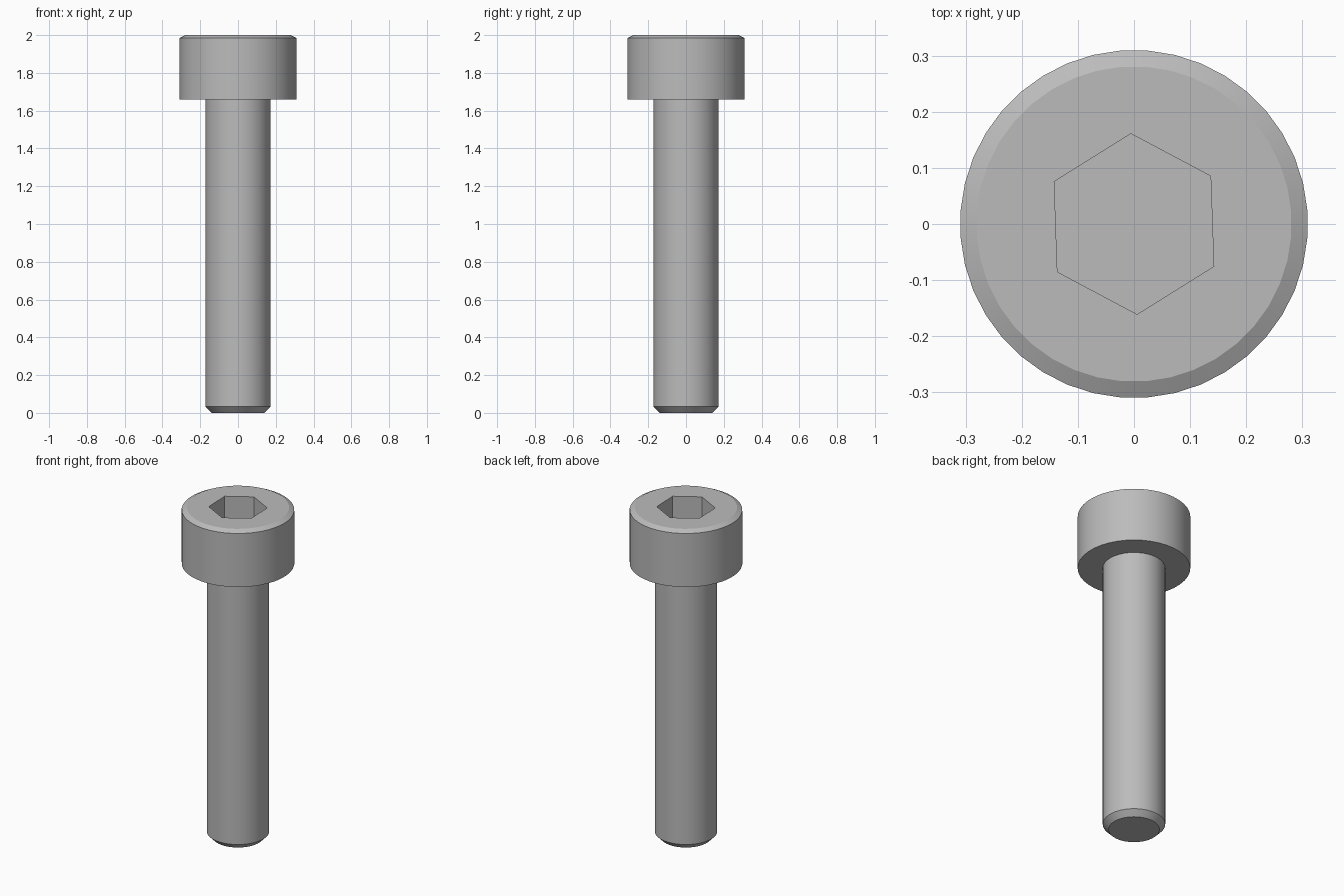
import bpy
import bmesh
from math import cos, sin, pi, radians

SIDES = 40

old = bpy.data.objects.get("Cube")
if old:
    bpy.data.objects.remove(old, do_unlink=True)

steel = bpy.data.materials.new("grey_steel")
steel.use_nodes = True
GREY = (0.5, 0.5, 0.5, 1)
steel.diffuse_color = GREY
steel.node_tree.nodes["Principled BSDF"].inputs["Base Color"].default_value = GREY


def ring(bm, radius, z, sides=SIDES, turn=pi / SIDES):
    """Closed loop of vertices around the z axis."""
    angles = [turn + 2 * pi * i / sides for i in range(sides)]
    return [bm.verts.new((radius * cos(a), radius * sin(a), z)) for a in angles]


def skin(bm, loops):
    """Join successive loops with quads."""
    for a, b in zip(loops, loops[1:]):
        n = len(a)
        for i in range(n):
            j = (i + 1) % n
            bm.faces.new((a[i], a[j], b[j], b[i]))


def loop_edges(bm, loop):
    pairs = zip(loop, loop[1:] + loop[:1])
    return [bm.edges.get(pair) for pair in pairs]


def finish(bm, name):
    mesh = bpy.data.meshes.new(name)
    bm.to_mesh(mesh)
    bm.free()
    mesh.materials.append(steel)
    obj = bpy.data.objects.new(name, mesh)
    bpy.context.collection.objects.link(obj)
    bpy.ops.object.select_all(action="DESELECT")
    obj.select_set(True)
    bpy.context.view_layer.objects.active = obj
    bpy.ops.object.shade_smooth_by_angle(angle=radians(20))


SHANK_R, HEAD_R = 0.172, 0.31
HEAD_BASE, TOP = 1.66, 2.0

# Shank with chamfered tip
bm = bmesh.new()
shank = [ring(bm, r, z) for r, z in
         ((0.14, 0), (SHANK_R, 0.033), (SHANK_R, HEAD_BASE))]
skin(bm, shank)
bm.faces.new(shank[0][::-1])
finish(bm, "shank")

# Cylindrical head: underside, wall and top chamfer
bm = bmesh.new()
head = [ring(bm, r, z) for r, z in
        ((SHANK_R, HEAD_BASE), (HEAD_R, HEAD_BASE), (HEAD_R, 1.985), (0.281, TOP))]
skin(bm, head)

# Hexagonal socket sunk into the head
hexes = [ring(bm, 0.161, z, 6, radians(32)) for z in (1.84, TOP)]
floor, rim = hexes
skin(bm, [rim, floor])
bm.faces.new(floor)

# Flat top face around the socket
bmesh.ops.triangle_fill(bm, use_beauty=True, normal=(0, 0, 1),
                        edges=loop_edges(bm, head[-1]) + loop_edges(bm, rim))
for face in bm.faces:
    face.normal_update()
    if face.normal.z < -0.9 and face.calc_center_median().z > 1.9:
        face.normal_flip()
finish(bm, "socket_head")
